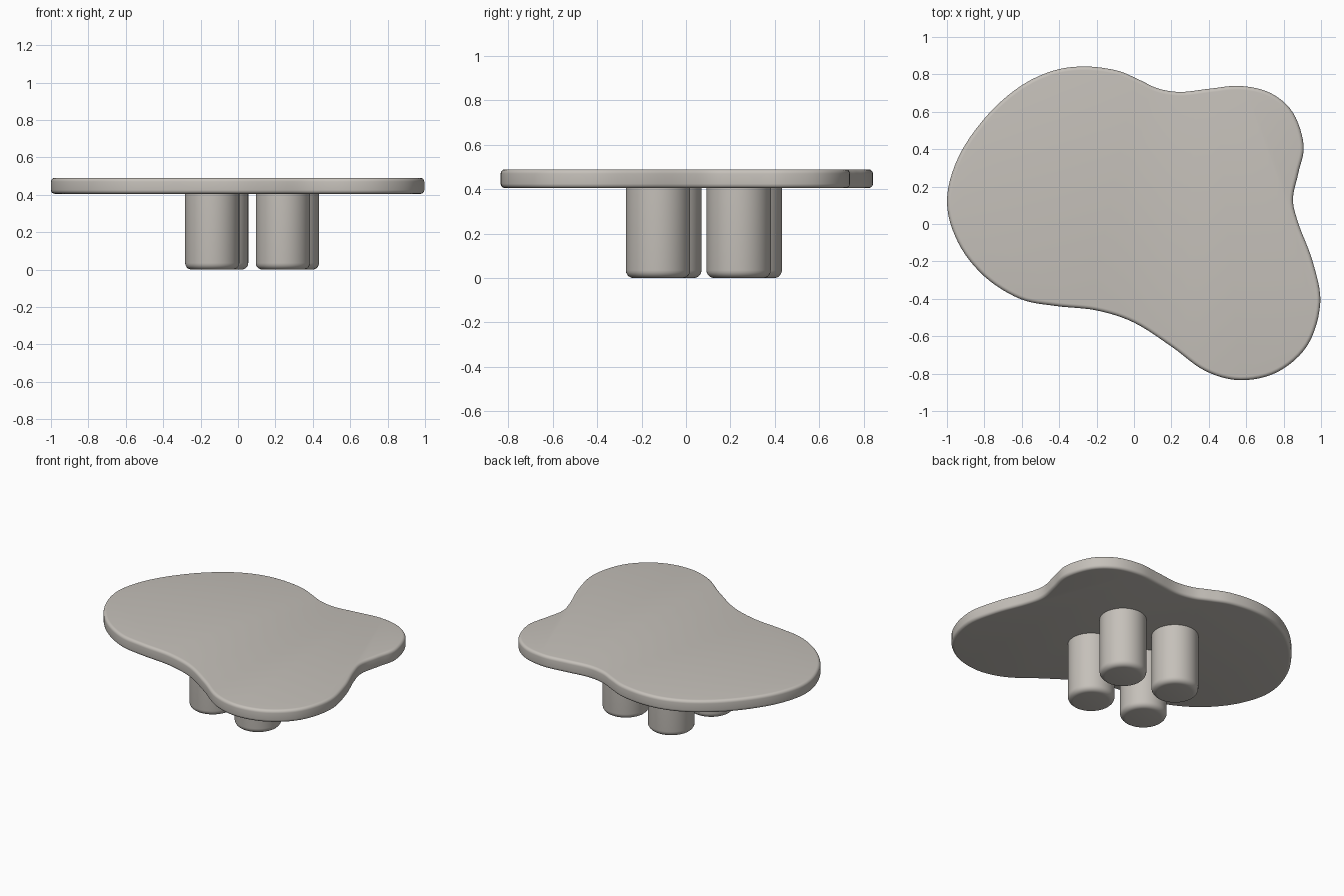
import bpy, bmesh, math
from mathutils import Vector

if "Cube" in bpy.data.objects:
    bpy.data.objects.remove(bpy.data.objects["Cube"])

mat = bpy.data.materials.new("warm_grey")
mat.diffuse_color = (0.56, 0.53, 0.49, 1)
mat.use_nodes = True
mat.node_tree.nodes["Principled BSDF"].inputs["Base Color"].default_value = mat.diffuse_color

# Freeform outline of the top, clockwise from the back
OUTLINE = [(-0.26, 0.842), (-0.09, 0.82), (0.03, 0.77), (0.13, 0.724), (0.25, 0.706),
           (0.41, 0.724), (0.57, 0.738), (0.73, 0.70), (0.85, 0.595), (0.907, 0.42),
           (0.878, 0.27), (0.85, 0.13), (0.88, 0.0), (0.955, -0.2), (0.996, -0.42),
           (0.93, -0.645), (0.77, -0.79), (0.57, -0.835), (0.38, -0.785), (0.2, -0.655),
           (0.0, -0.527), (-0.2, -0.462), (-0.42, -0.438), (-0.61, -0.40), (-0.8, -0.28),
           (-0.94, -0.10), (-1.0, 0.12), (-0.94, 0.355), (-0.79, 0.575), (-0.61, 0.735),
           (-0.43, 0.82)]


def smooth_loop(pts, steps):
    """Closed Catmull-Rom curve through the points."""
    p = [Vector(q) for q in pts]
    n, out = len(p), []
    for i in range(n):
        a, b, c, d = (p[(i + k) % n] for k in (-1, 0, 1, 2))
        for s in range(steps):
            t = s / steps
            out.append(0.5 * (2 * b + (c - a) * t + (2 * a - 5 * b + 4 * c - d) * t * t
                              + (3 * b - a - 3 * c + d) * t ** 3))
    return out


def slab(name, loop, z0, z1, top_round, bottom_round):
    """Extrude an outline from z0 to z1 and round its rims."""
    bm = bmesh.new()
    base = bm.faces.new([bm.verts.new((q[0], q[1], z0)) for q in loop])
    ext = bmesh.ops.extrude_face_region(bm, geom=[base], use_keep_orig=True)
    for v in ext["geom"]:
        if isinstance(v, bmesh.types.BMVert):
            v.co.z = z1
    bmesh.ops.recalc_face_normals(bm, faces=bm.faces)
    for z, r in ((z1, top_round), (z0, bottom_round)):
        if r:
            rim = [e for e in bm.edges if all(abs(v.co.z - z) < 1e-5 for v in e.verts)]
            bmesh.ops.bevel(bm, geom=rim, offset=r, segments=5, profile=0.5,
                            affect='EDGES')
    me = bpy.data.meshes.new(name)
    bm.to_mesh(me)
    bm.free()
    ob = bpy.data.objects.new(name, me)
    bpy.context.collection.objects.link(ob)
    me.materials.append(mat)
    bpy.ops.object.select_all(action='DESELECT')
    ob.select_set(True)
    bpy.context.view_layer.objects.active = ob
    bpy.ops.object.shade_smooth_by_angle(angle=math.radians(35))
    return ob


# Tabletop
slab("tabletop", smooth_loop(OUTLINE, 6), 0.405, 0.49, 0.02, 0.02)

# Four round legs on a slightly turned square
R = 0.145
LEGS = {"front_left_leg": (-0.138, -0.075), "front_right_leg": (0.24, -0.126),
        "back_right_leg": (0.288, 0.237), "back_left_leg": (-0.09, 0.287)}
for name, (x, y) in LEGS.items():
    ring = [(x + R * math.cos(a), y + R * math.sin(a))
            for a in (math.tau * i / 64 for i in range(64))]
    slab(name, ring, 0, 0.41, 0, 0.035)
